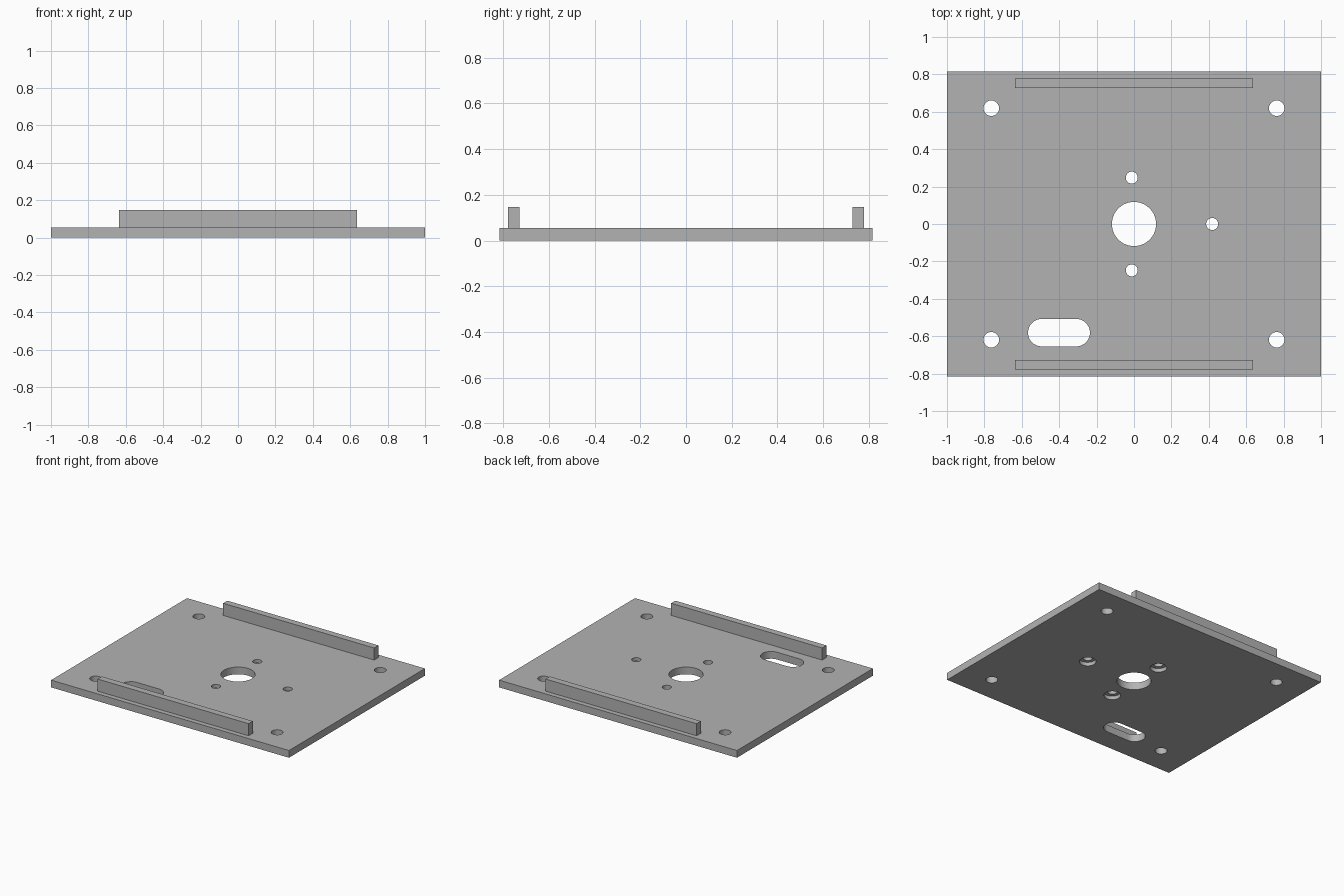
import bpy
import bmesh
import math

if "Cube" in bpy.data.objects:
    bpy.data.objects.remove(bpy.data.objects["Cube"])

grey = bpy.data.materials.new("plain grey")
grey.diffuse_color = (0.45, 0.45, 0.45, 1)
grey.use_nodes = True
grey.node_tree.nodes["Principled BSDF"].inputs["Base Color"].default_value = grey.diffuse_color


def prism(name, outline, z0, z1):
    """Extrude a closed xy outline from z0 to z1."""
    bm = bmesh.new()
    face = bm.faces.new([bm.verts.new((x, y, z0)) for x, y in outline])
    top = bmesh.ops.extrude_face_region(bm, geom=[face])["geom"]
    for v in top:
        if isinstance(v, bmesh.types.BMVert):
            v.co.z = z1
    bmesh.ops.recalc_face_normals(bm, faces=bm.faces)
    mesh = bpy.data.meshes.new(name)
    bm.to_mesh(mesh)
    bm.free()
    mesh.materials.append(grey)
    obj = bpy.data.objects.new(name, mesh)
    bpy.context.collection.objects.link(obj)
    return obj


def rect(x0, x1, y0, y1):
    return [(x0, y0), (x1, y0), (x1, y1), (x0, y1)]


def stadium(cx, cy, r, half=0.0, n=24):
    """Circle outline, or a slot when its two half circles are moved apart."""
    pts = []
    for side in (1, -1):
        for i in range(n + (1 if half else 0)):
            a = -math.pi / 2 + math.pi * i / n + (0 if side == 1 else math.pi)
            pts.append((cx + side * half + r * math.cos(a), cy + r * math.sin(a)))
    return pts


# Base plate
T = 0.055
plate = prism("base_plate", rect(-1, 1, -0.816, 0.816), 0, T)

# Through holes: corner bolts, centre bore, cable slot
cutters = [prism("corner_hole_cutter", stadium(sx * 0.763, sy * 0.619, 0.0415), -0.1, 0.2)
           for sx in (-1, 1) for sy in (-1, 1)]
cutters.append(prism("bore_cutter", stadium(0, 0, 0.118, n=32), -0.1, 0.2))
cutters.append(prism("slot_cutter", stadium(-0.401, -0.581, 0.0735, 0.092), -0.1, 0.2))

# Small screw holes, counterbored from below
for x, y in ((-0.012, 0.248), (-0.012, -0.248), (0.418, 0)):
    cutters.append(prism("screw_hole_cutter", stadium(x, y, 0.032), -0.1, 0.2))
    cutters.append(prism("counterbore_cutter", stadium(x, y, 0.058), -0.1, 0.028))

for c in cutters:
    c.hide_render = True
    mod = plate.modifiers.new("cut", "BOOLEAN")
    mod.operation = "DIFFERENCE"
    mod.solver = "EXACT"
    mod.object = c

# Bake the cuts and remove the cutters
bpy.context.view_layer.update()
deps = bpy.context.evaluated_depsgraph_get()
baked = bpy.data.meshes.new_from_object(plate.evaluated_get(deps))
plate.modifiers.clear()
plate.data = baked
for c in cutters:
    bpy.data.objects.remove(c)

# Smooth hole walls, sharp edges
bpy.ops.object.select_all(action="DESELECT")
plate.select_set(True)
bpy.context.view_layer.objects.active = plate
bpy.ops.object.shade_smooth_by_angle(angle=math.radians(30))

# Guide rails along front and back
for name, s in (("front_rail", -1), ("back_rail", 1)):
    prism(name, rect(-0.635, 0.635, *sorted((s * 0.728, s * 0.779))), T, 0.147)
